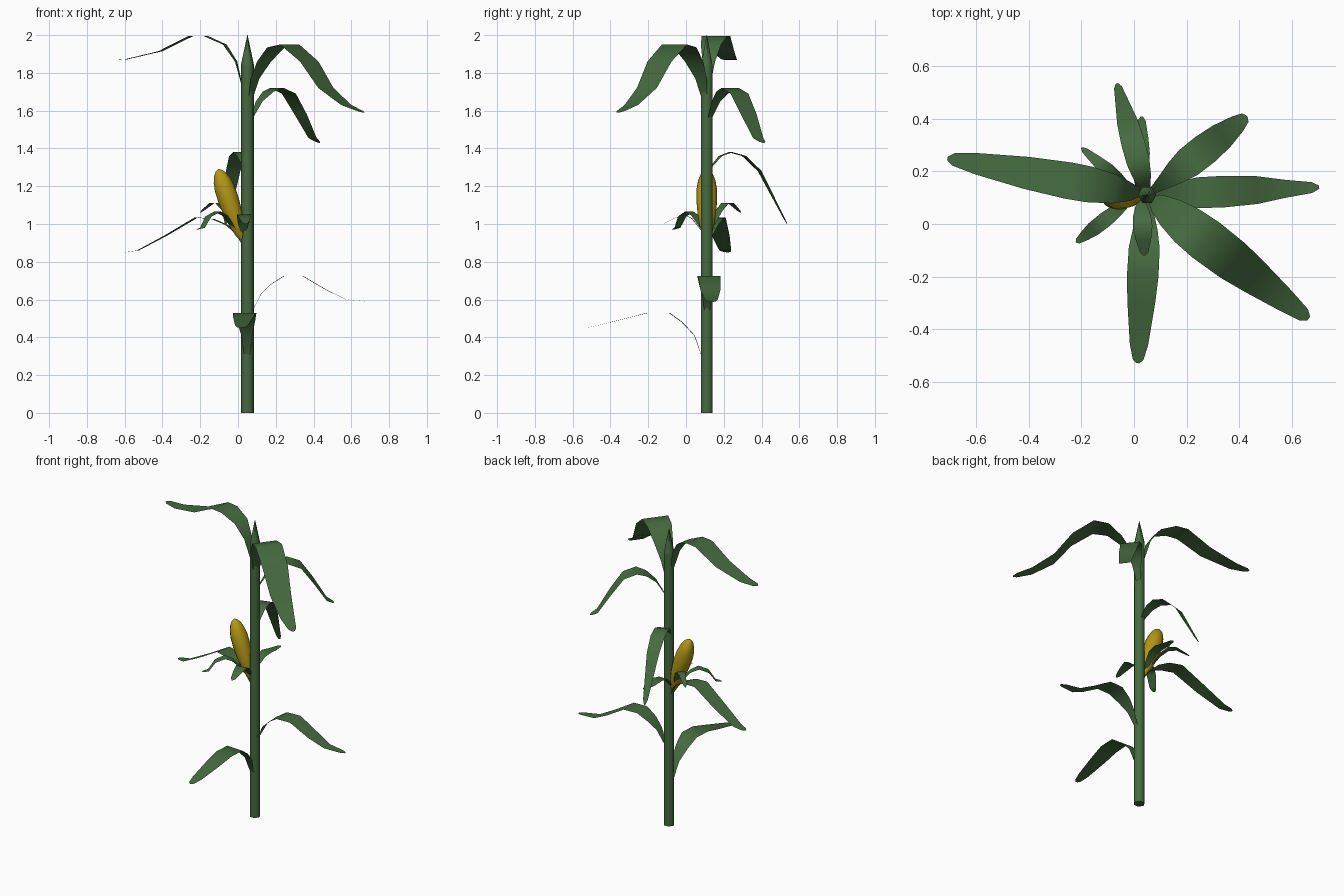
import bpy, math
from mathutils import Vector

if "Cube" in bpy.data.objects:
    bpy.data.objects.remove(bpy.data.objects["Cube"])


def material(name, rgb):
    m = bpy.data.materials.new(name)
    m.diffuse_color = (*rgb, 1)
    m.use_nodes = True
    m.node_tree.nodes["Principled BSDF"].inputs["Base Color"].default_value = m.diffuse_color
    return m


GREEN = material("leaf green", (0.06, 0.145, 0.05))
YELLOW = material("corn yellow", (0.45, 0.31, 0.008))


def mesh_object(name, verts, faces, mat, smooth=True):
    me = bpy.data.meshes.new(name)
    me.from_pydata(verts, [], faces)
    me.materials.append(mat)
    for p in me.polygons:
        p.use_smooth = smooth and len(p.vertices) <= 4
    ob = bpy.data.objects.new(name, me)
    bpy.context.collection.objects.link(ob)
    return ob


def lathe(name, start, end, profile, sides, mat, smooth=True):
    """Revolve (fraction along axis, radius) pairs around start -> end."""
    start, end = Vector(start), Vector(end)
    axis = end - start
    v_dir = Vector((0, 1, 0))
    u_dir = v_dir.cross(axis).normalized()
    verts, faces = [], []
    for t, r in profile:
        for i in range(sides):
            a = math.tau * i / sides
            verts.append(start + axis * t + r * (u_dir * math.cos(a) + v_dir * math.sin(a)))
    for k in range(len(profile) - 1):
        for i in range(sides):
            j = (i + 1) % sides
            faces.append((k * sides + i, k * sides + j, (k + 1) * sides + j, (k + 1) * sides + i))
    faces.append(tuple(range(sides))[::-1])
    faces.append(tuple(range((len(profile) - 1) * sides, len(profile) * sides)))
    return mesh_object(name, verts, faces, mat, smooth)


WIDTHS = [0.2, 0.48, 0.78, 0.98, 1.0, 0.88, 0.58, 0.34, 0.1]


def leaf(name, origin, tip, width, path):
    """Flat ribbon along (distance, height) points, ending above the tip point."""
    o = Vector((*origin, 0))
    d = Vector((*tip, 0)) - o
    length = d.length
    d.normalize()
    side = Vector((-d.y, d.x, 0))
    pts = [Vector(p) for p in path]
    scale = length / pts[-1].x
    pts.insert(-1, pts[-2].lerp(pts[-1], 0.8))      # blunt end just before the tip
    verts, faces = [], []
    for i, p in enumerate(pts):
        s = i / (len(pts) - 1) * (len(WIDTHS) - 1)
        k = min(int(s), len(WIDTHS) - 2)
        w = width / 2 * (WIDTHS[k] + (WIDTHS[k + 1] - WIDTHS[k]) * (s - k))
        c = o + d * p.x * scale + Vector((0, 0, p.y))
        verts += [c - side * w, c + side * w]
    for i in range(len(pts) - 1):
        faces.append((2 * i, 2 * i + 2, 2 * i + 3, 2 * i + 1))
    return mesh_object(name, verts, faces, GREEN)


# Stalk and its pointed top
SX, SY = 0.05, 0.11
lathe("stalk", (SX, SY, 0), (SX, SY, 1.84), [(0, 0.035), (1, 0.035)], 6, GREEN)
lathe("stalk_tip", (SX, SY, 1.84), (SX, SY, 2.0), [(0, 0.035), (1, 0.001)], 6, GREEN)

# Large leaves, from the lowest upwards
S = (SX, SY)
leaf("leaf_front_low", S, (0.015, -0.53), 0.12,
     [(.02, .28), (.065, .41), (.13, .48), (.2, .53), (.31, .53), (.41, .505), (.57, .465), (.64, .45)])
leaf("leaf_right_low", S, (0.705, 0.14), 0.12,
     [(.02, .53), (.07, .63), (.12, .68), (.19, .725), (.285, .725), (.41, .65), (.51, .6), (.64, .588)])
leaf("leaf_left_middle", S, (-0.6, 0.22), 0.11,
     [(.02, .88), (.06, .95), (.11, .995), (.18, 1.025), (.27, 1.035), (.43, .94), (.58, .86), (.65, .85)])
leaf("leaf_back_middle", S, (-0.065, 0.535), 0.09,
     [(.01, 1.27), (.03, 1.31), (.075, 1.36), (.13, 1.38), (.205, 1.36), (.29, 1.28), (.365, 1.14), (.44, 1.0)])
leaf("leaf_back_right", S, (0.43, 0.41), 0.12,
     [(.02, 1.55), (.08, 1.65), (.14, 1.7), (.2, 1.72), (.28, 1.69), (.36, 1.58), (.44, 1.455), (.485, 1.43)])
leaf("leaf_front_right_high", S, (0.665, -0.36), 0.17,
     [(.02, 1.66), (.05, 1.77), (.11, 1.86), (.19, 1.935), (.28, 1.95), (.41, 1.86), (.52, 1.72), (.655, 1.63), (.77, 1.59)])
leaf("leaf_left_high", S, (-0.71, 0.25), 0.14,
     [(.03, 1.74), (.06, 1.86), (.12, 1.95), (.22, 1.995), (.3, 1.995), (.46, 1.915), (.65, 1.87), (.76, 1.868)])

# Cob, leaning away from the stalk
lathe("cob", (0.02, 0.11, 0.92), (-0.105, 0.11, 1.29),
      [(0, .012), (.06, .024), (.18, .037), (.35, .048), (.55, .055), (.72, .054),
       (.84, .046), (.93, .032), (.98, .016), (1, .003)], 12, YELLOW)

# Husk leaves peeled back around the cob base
H = (0.01, 0.11)
leaf("husk_front", (0.025, 0.11), (0.04, -0.12), 0.075,
     [(.01, .94), (.04, .98), (.08, 1.03), (.12, 1.05), (.17, 1.03), (.23, 1.0)])
leaf("husk_back", (0.02, 0.11), (0.03, 0.41), 0.07,
     [(.01, .94), (.05, .99), (.1, 1.035), (.16, 1.045), (.22, 1.035), (.3, 1.03)])
leaf("husk_back_left", H, (-0.2, 0.29), 0.055,
     [(.01, .94), (.05, 1.0), (.1, 1.07), (.15, 1.11), (.2, 1.11), (.28, 1.06)])
leaf("husk_front_left", H, (-0.22, -0.07), 0.06,
     [(.01, .94), (.05, .99), (.1, 1.045), (.15, 1.065), (.21, 1.04), (.25, .98), (.29, .97)])
